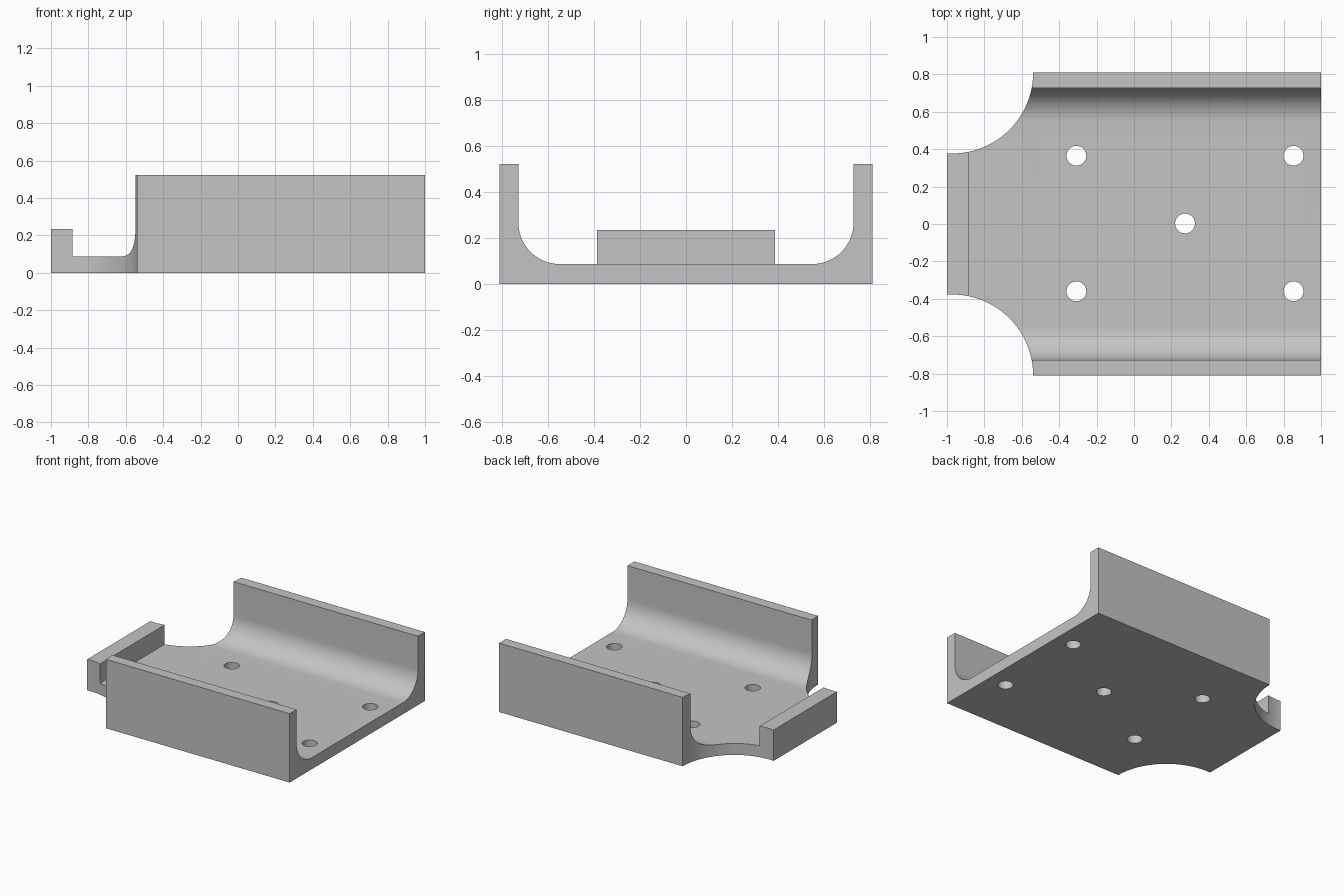
import bpy
import bmesh
import math

cube = bpy.data.objects.get("Cube")
if cube:
    bpy.data.objects.remove(cube, do_unlink=True)

# Main sizes
HALF_WIDTH, INNER, WALL_TOP = 0.81, 0.727, 0.522
FLOOR, FILLET = 0.087, 0.18
LIP_TOP, LIP_END = 0.234, -0.885

grey = bpy.data.materials.new("plain grey")
grey.use_nodes = True
colour = (0.55, 0.55, 0.55, 1)
grey.diffuse_color = colour
grey.node_tree.nodes["Principled BSDF"].inputs["Base Color"].default_value = colour


def prism(name, outline, axis, start, end):
    """Extrude a closed outline along x or z."""
    bm = bmesh.new()
    place = (lambda a, b: (start, a, b)) if axis == "x" else (lambda a, b: (a, b, start))
    face = bm.faces.new([bm.verts.new(place(a, b)) for a, b in outline])
    grown = bmesh.ops.extrude_face_region(bm, geom=[face])["geom"]
    step = (end - start, 0, 0) if axis == "x" else (0, 0, end - start)
    bmesh.ops.translate(bm, vec=step, verts=[g for g in grown if isinstance(g, bmesh.types.BMVert)])
    bmesh.ops.recalc_face_normals(bm, faces=bm.faces)
    mesh = bpy.data.meshes.new(name)
    bm.to_mesh(mesh)
    bm.free()
    mesh.materials.append(grey)
    obj = bpy.data.objects.new(name, mesh)
    bpy.context.collection.objects.link(obj)
    return obj


def circle(x, y, radius, count):
    return [(x + radius * math.cos(math.tau * i / count),
             y + radius * math.sin(math.tau * i / count)) for i in range(count)]


def combine(target, tool, operation):
    """Apply a boolean and discard its helper."""
    tool.hide_render = True
    mod = target.modifiers.new(operation, "BOOLEAN")
    mod.operation, mod.solver, mod.object = operation, "EXACT", tool
    bpy.ops.object.select_all(action="DESELECT")
    bpy.context.view_layer.objects.active = target
    target.select_set(True)
    bpy.ops.object.modifier_apply(modifier=mod.name)
    bpy.data.objects.remove(tool, do_unlink=True)


# Channel: floor and two walls joined by round fillets
half = [(HALF_WIDTH, 0), (HALF_WIDTH, WALL_TOP), (INNER, WALL_TOP)]
for i in range(17):
    a = math.pi / 2 * i / 16
    half.append((INNER - FILLET + FILLET * math.cos(a), FLOOR + FILLET - FILLET * math.sin(a)))
tray = prism("channel_bracket", half + [(-y, z) for y, z in reversed(half)], "x", -1, 1)

# Raised lip across the narrow end
lip = prism("end_lip", [(-0.5, 0.03), (0.5, 0.03), (0.5, LIP_TOP), (-0.5, LIP_TOP)],
            "x", -1, LIP_END)
combine(tray, lip, "UNION")

# Round corner cutouts
for side in (-1, 1):
    combine(tray, prism("corner_cutter", circle(-0.972, side * 0.81, 0.433, 96), "z", -0.2, 0.8),
            "DIFFERENCE")

# Screw holes: four corners and the centre
holes = [(x, y) for x in (-0.308, 0.853) for y in (-0.36, 0.365)] + [(0.273, 0.003)]
for x, y in holes:
    combine(tray, prism("hole_cutter", circle(x, y, 0.053, 40), "z", -0.2, 0.3), "DIFFERENCE")

bpy.ops.object.shade_smooth_by_angle(angle=math.radians(30))
